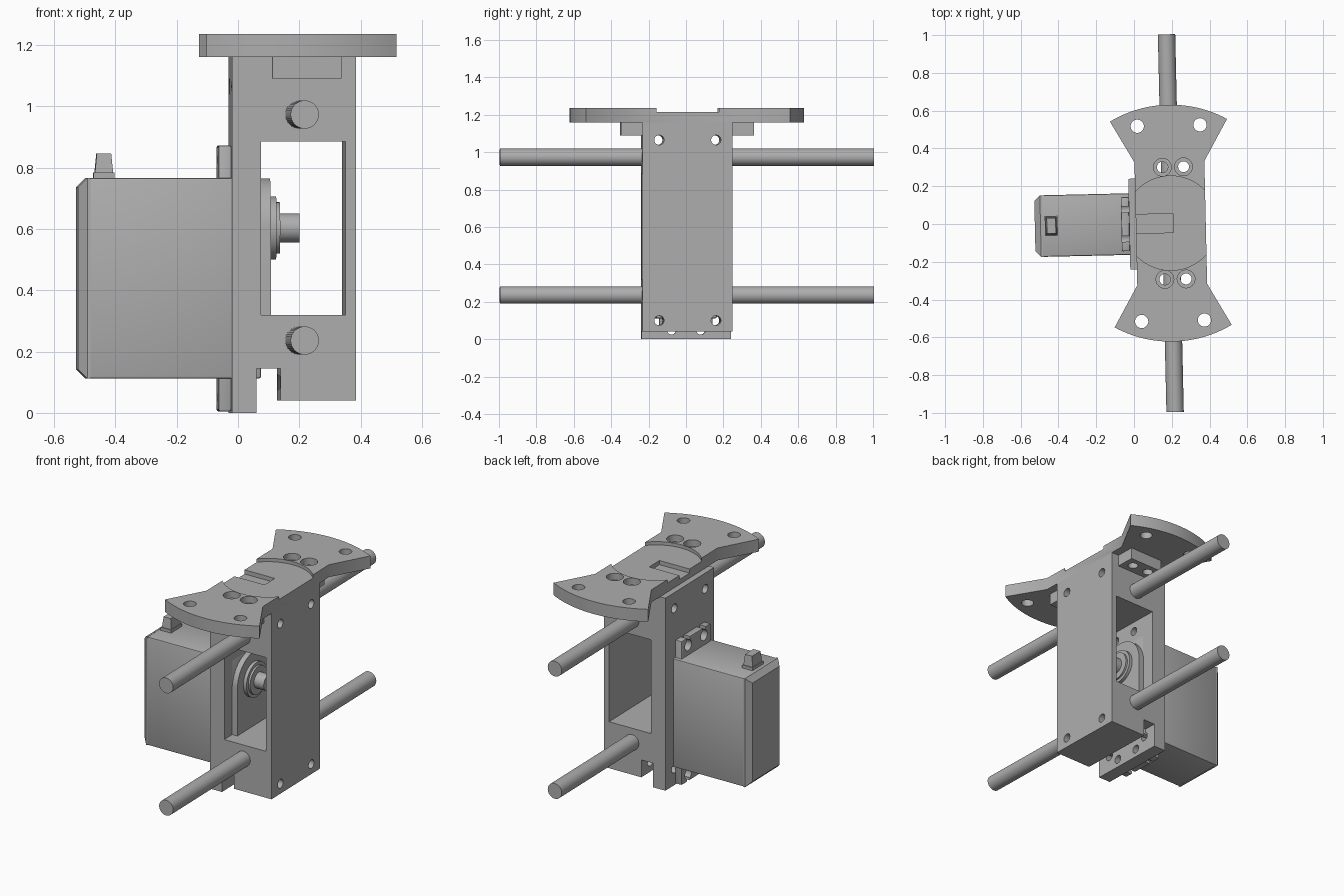
import bpy
import bmesh
from math import radians, sin, cos, pi, atan2
from mathutils import Vector

if "Cube" in bpy.data.objects:
    bpy.data.objects.remove(bpy.data.objects["Cube"])

TURN = radians(1.3)      # whole assembly is slightly yawed
MID = 0.195              # centre line of bracket and rods
SHAFT_Z = 0.603

grey = bpy.data.materials.new("plain grey")
grey.use_nodes = True
COLOUR = (0.42, 0.42, 0.42, 1)
grey.diffuse_color = COLOUR
grey.node_tree.nodes["Principled BSDF"].inputs["Base Color"].default_value = COLOUR
parts = []


def prism(name, outline, axis, lo, hi, bevel=0):
    """Extrude a 2D outline along an axis; outline uses the other two axes in order."""
    def place(p, h):
        co = list(p)
        co.insert("xyz".index(axis), h)
        return co
    bm = bmesh.new()
    face = bm.faces.new([bm.verts.new(place(p, lo)) for p in outline])
    new = bmesh.ops.extrude_face_region(bm, geom=[face])["geom"]
    step = Vector(place((0, 0), hi - lo))
    bmesh.ops.translate(bm, vec=step, verts=[v for v in new if isinstance(v, bmesh.types.BMVert)])
    bmesh.ops.recalc_face_normals(bm, faces=bm.faces)
    if bevel:
        bmesh.ops.bevel(bm, geom=bm.edges[:], offset=bevel, segments=2, profile=0.5, affect='EDGES')
    mesh = bpy.data.meshes.new(name)
    bm.to_mesh(mesh)
    bm.free()
    mesh.materials.append(grey)
    obj = bpy.data.objects.new(name, mesh)
    bpy.context.collection.objects.link(obj)
    parts.append(obj)
    return obj


def box(name, x, y, z, bevel=0):
    return prism(name, [(x[0], y[0]), (x[1], y[0]), (x[1], y[1]), (x[0], y[1])], "z", *z, bevel)


def arc(centre, radius, start, end, n):
    return [(centre[0] + radius * cos(start + (end - start) * i / n),
             centre[1] + radius * sin(start + (end - start) * i / n)) for i in range(n + 1)]


def cylinder(name, axis, centre, radius, lo, hi, n=40):
    return prism(name, arc(centre, radius, 0, 2 * pi, n)[:-1], axis, lo, hi)


def cut(obj, cutters):
    """Subtract the cutters and keep the finished mesh."""
    for c in cutters:
        c.hide_render = True
        mod = obj.modifiers.new("cut", 'BOOLEAN')
        mod.operation, mod.solver, mod.object = 'DIFFERENCE', 'EXACT', c
    graph = bpy.context.evaluated_depsgraph_get()
    mesh = bpy.data.meshes.new_from_object(obj.evaluated_get(graph))
    obj.modifiers.clear()
    obj.data = mesh
    for c in cutters:
        parts.remove(c)
        bpy.data.objects.remove(c)


# Bracket body: side profile with foot and notch, window and screw holes
body = prism("bracket_body", [(-0.025, 0), (0.055, 0), (0.055, 0.145), (0.133, 0.145), (0.133, 0.04),
                              (0.38, 0.04), (0.38, 1.16), (-0.025, 1.16)], "y", -0.24, 0.24)
holes = [box("window_cutter", (0.07, 0.345), (-0.3, 0.3), (0.32, 0.885))]
for side in (-1, 1):
    for z in (0.1, 1.065):
        holes.append(cylinder("screw_cutter", "x", (side * 0.152, z), 0.026, -0.1, 0.5))
    for z in (0.05, 0.825):
        holes.append(cylinder("mount_cutter", "x", (side * 0.078, z), 0.025, -0.1, 0.12))
cut(body, holes)

# Top plate: bow-tie outline with arc ends
R = 0.627
tip = atan2(0.545, 0.31)
outline = []
for side in (1, -1):
    outline += [(MID + side * 0.185, side * 0.325)]
    a = tip if side == 1 else tip + pi
    outline += arc((MID, 0), R, a, a + pi - 2 * tip, 24)
    outline += [(MID - side * 0.185, side * 0.325)]
plate = prism("top_plate", outline, "z", 1.16, 1.235)
holes = [cylinder("recess_cutter", "z", (MID, 0), 0.25, 1.215, 1.3, 64),
         box("slot_cutter", (-0.05, 0.208), (-0.05, 0.05), (1.19, 1.3))]
for side in (-1, 1):
    for s in (-1, 1):
        holes.append(cylinder("corner_hole", "z", (MID + s * 0.166, side * 0.517), 0.035, 1.1, 1.3))
        bolt = (0.213 + s * 0.056, side * 0.297)
        holes.append(cylinder("bolt_hole", "z", bolt, 0.029, 1.1, 1.3))
        holes.append(cylinder("counterbore", "z", bolt, 0.047, 1.195, 1.3))
cut(plate, holes)

# Blocks under the plate and round rods through the bracket
for side, end in ((-1, "front"), (1, "back")):
    block = box(end + "_plate_block", (0.105, 0.33), sorted((side * 0.24, side * 0.355)), (1.09, 1.16))
    cut(block, [cylinder("bolt_hole", "z", (0.213 + s * 0.056, side * 0.297), 0.029, 1, 1.3) for s in (-1, 1)])
    for z, level in ((0.236, "lower"), (0.973, "upper")):
        cylinder(f"{end}_{level}_rod", "y", (MID, z), 0.046, *sorted((side * 0.235, side)))

# Motor case, chamfered end cap and flange with open slots
box("motor_case", (-0.49, 0.072), (-0.163, 0.163), (0.112, 0.766), 0.008)
cap = box("motor_end_cap", (-0.525, -0.485), (-0.163, 0.163), (0.112, 0.766))
bm = bmesh.new()
bm.from_mesh(cap.data)
rim = [e for e in bm.edges if all(v.co.x < -0.5 for v in e.verts)]
bmesh.ops.bevel(bm, geom=rim, offset=0.03, segments=1, affect='EDGES')
bm.to_mesh(cap.data)
bm.free()
flange = box("motor_flange", (-0.067, -0.025), (-0.143, 0.143), (0.005, 0.872), 0.006)
slots = []
for side in (-1, 1):
    for z, lo, hi in ((0.05, -0.1, 0.025), (0.825, 0.85, 1)):
        slots.append(cylinder("slot_hole", "x", (side * 0.078, z), 0.032, -0.1, 0.1))
        slots.append(box("slot_mouth", (-0.1, 0.1), (side * 0.078 - 0.015, side * 0.078 + 0.015), (lo, hi)))
cut(flange, slots)

# Gear housing arch, stepped bosses and output shaft
arch = arc((0, SHAFT_Z), 0.162, 0, pi, 32) + [(-0.162, 0.2), (0.162, 0.2)]
prism("gear_housing", arch, "x", 0.06, 0.104)
for name, r, end in (("outer_boss", 0.103, 0.124), ("inner_boss", 0.084, 0.136), ("output_shaft", 0.047, 0.2)):
    cylinder(name, "x", (0, SHAFT_Z), r, 0.09, end)

# Cable grommet on top of the motor
box("grommet_base", (-0.472, -0.404), (-0.053, 0.053), (0.76, 0.784))
grommet = box("cable_grommet", (-0.468, -0.408), (-0.048, 0.048), (0.78, 0.846))
for v in grommet.data.vertices:
    if v.co.z > 0.8:
        v.co.x = -0.438 + (v.co.x + 0.438) * 0.78
        v.co.y *= 0.85

# Smooth round surfaces, keep corners sharp, apply the yaw
for obj in parts:
    obj.data.shade_smooth()
    obj.data.set_sharp_from_angle(angle=radians(30))
    obj.rotation_euler.z = TURN
